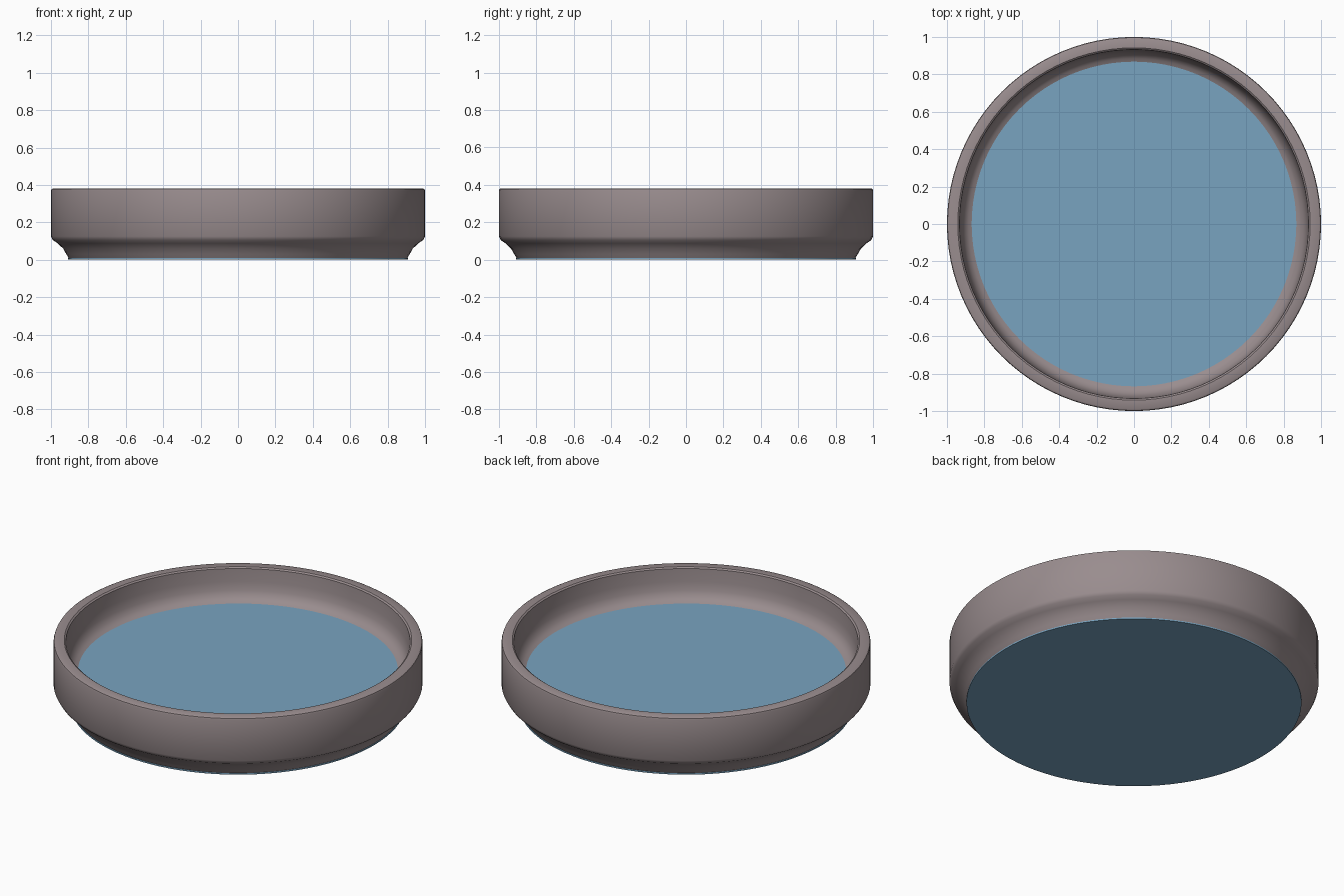
import bpy, bmesh, math

if "Cube" in bpy.data.objects:
    bpy.data.objects.remove(bpy.data.objects["Cube"])

SIDES = 96

def material(name, rgb):
    m = bpy.data.materials.new(name)
    m.diffuse_color = (*rgb, 1)
    m.use_nodes = True
    m.node_tree.nodes["Principled BSDF"].inputs["Base Color"].default_value = m.diffuse_color
    return m

def lathe(name, profile, mat, closed):
    """Spin an (r, z) profile round z; open profiles are capped with flat discs."""
    bm = bmesh.new()
    rings = []
    for r, z in profile:
        rings.append([bm.verts.new((r * math.cos(2 * math.pi * i / SIDES),
                                    r * math.sin(2 * math.pi * i / SIDES), z))
                      for i in range(SIDES)])
    n = len(rings)
    for k in range(n if closed else n - 1):
        a, b = rings[k], rings[(k + 1) % n]
        for i in range(SIDES):
            j = (i + 1) % SIDES
            bm.faces.new((a[i], a[j], b[j], b[i]))
    if not closed:
        bm.faces.new(rings[0][::-1])
        bm.faces.new(rings[-1])
    bmesh.ops.recalc_face_normals(bm, faces=bm.faces[:])
    mesh = bpy.data.meshes.new(name)
    bm.to_mesh(mesh)
    bm.free()
    mesh.materials.append(mat)
    ob = bpy.data.objects.new(name, mesh)
    bpy.context.collection.objects.link(ob)
    bpy.ops.object.select_all(action='DESELECT')
    ob.select_set(True)
    bpy.context.view_layer.objects.active = ob
    bpy.ops.object.shade_smooth_by_angle(angle=math.radians(35))
    return ob

frame_grey = material("warm_grey", (0.32, 0.265, 0.272))
pane_blue = material("soft_blue", (0.19, 0.37, 0.53))

# Round frame: stepped foot, straight outer wall, flat rim, coved inner wall
lathe("round_frame", [
    (0.86, 0.008), (0.905, 0.008), (0.918, 0.03), (0.935, 0.06), (0.965, 0.088),
    (0.99, 0.105), (1.0, 0.125), (1.0, 0.368), (0.997, 0.377), (0.988, 0.382),
    (0.942, 0.382), (0.933, 0.375), (0.928, 0.30), (0.92, 0.25),
    (0.905, 0.22), (0.885, 0.202), (0.86, 0.192),
], frame_grey, True)

# Blue pane filling the frame, flush with the base
lathe("blue_pane", [(0.908, 0.0), (0.908, 0.008), (0.868, 0.012), (0.868, 0.196)],
      pane_blue, False)
